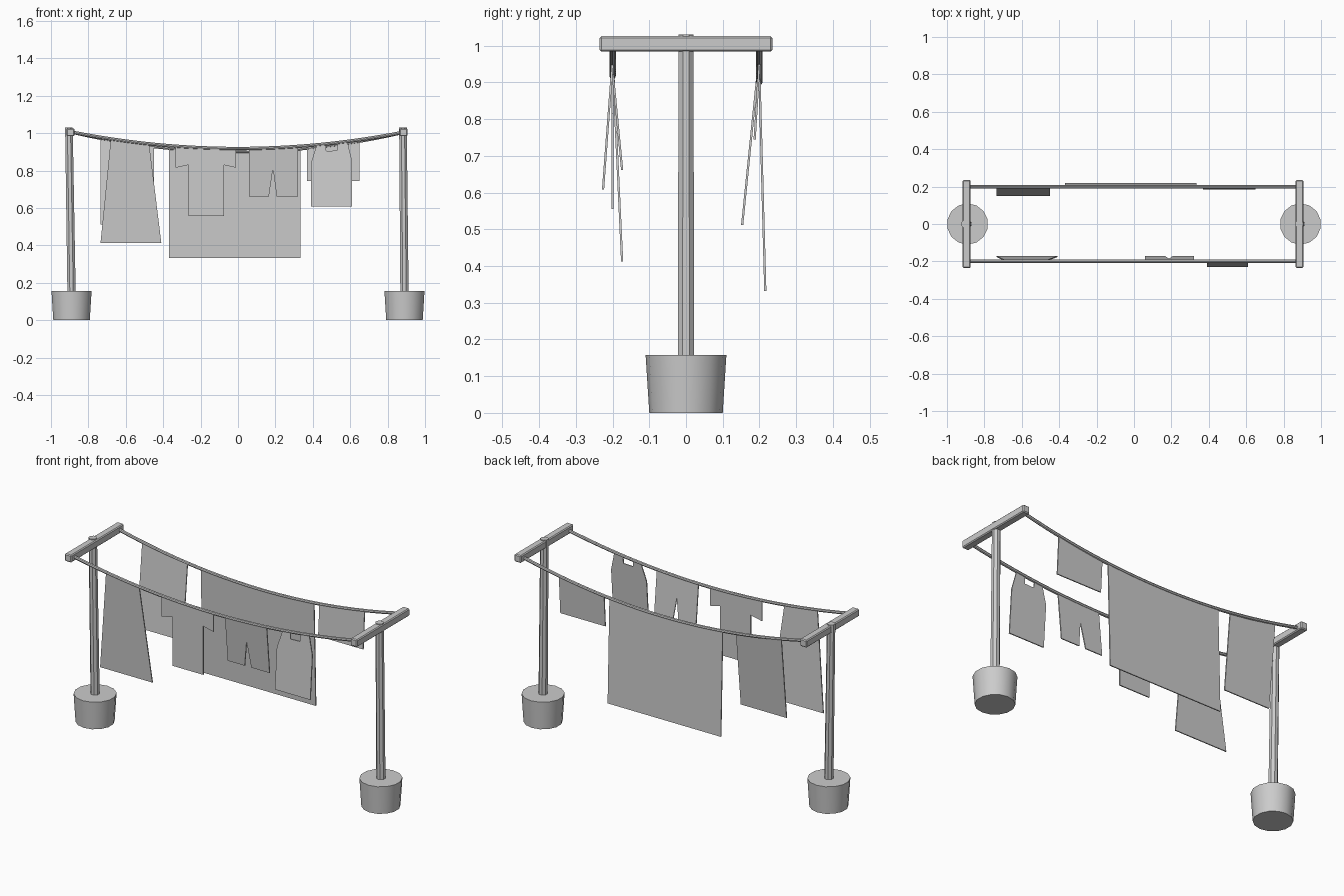
import bpy, bmesh, math
from mathutils import Vector

cube = bpy.data.objects.get("Cube")
if cube:
    bpy.data.objects.remove(cube, do_unlink=True)

grey = bpy.data.materials.new("light grey")
grey.use_nodes = True
COLOR = (0.6, 0.6, 0.6, 1)
grey.diffuse_color = COLOR
grey.node_tree.nodes["Principled BSDF"].inputs["Base Color"].default_value = COLOR

HALF = 0.885          # rope reach on either side
END_Z = 1.005         # rope height at the crossbars


def finish(bm, name, smooth=False):
    bmesh.ops.recalc_face_normals(bm, faces=bm.faces)
    mesh = bpy.data.meshes.new(name)
    bm.to_mesh(mesh)
    bm.free()
    mesh.materials.append(grey)
    obj = bpy.data.objects.new(name, mesh)
    bpy.context.collection.objects.link(obj)
    if smooth:
        bpy.ops.object.select_all(action='DESELECT')
        obj.select_set(True)
        bpy.context.view_layer.objects.active = obj
        bpy.ops.object.shade_smooth_by_angle(angle=math.radians(40))
    return obj


def loft(name, rings, sides, smooth):
    """Capped tube through rings of (centre x, z, radius)."""
    bm = bmesh.new()
    loops = []
    for cx, z, r in rings:
        angles = [math.tau * (i + 0.5) / sides for i in range(sides)]
        loops.append([bm.verts.new((cx + r * math.cos(a), r * math.sin(a), z)) for a in angles])
    for low, high in zip(loops, loops[1:]):
        for i in range(sides):
            j = (i + 1) % sides
            bm.faces.new((low[i], low[j], high[j], high[i]))
    bm.faces.new(loops[0])
    bm.faces.new(loops[-1])
    return finish(bm, name, smooth)


def rope_z(x, low):
    return low + (END_Z - low) * (x / HALF) ** 2


# Pots, posts and crossbars
for side, s, top_x, bar_x in (("right", -1, -0.904, -0.895), ("left", 1, 0.882, 0.885)):
    loft(side + "_pot", [(s * 0.89, 0, 0.1), (s * 0.89, 0.157, 0.11)], 14, True)
    loft(side + "_post", [(s * 0.89, 0.15, 0.024), (top_x, 1.03, 0.022)], 8, False)
    bm = bmesh.new()
    bmesh.ops.create_cube(bm, size=1)
    bmesh.ops.scale(bm, vec=(0.042, 0.47, 0.042), verts=bm.verts)
    bmesh.ops.translate(bm, vec=(bar_x, 0, 1.005), verts=bm.verts)
    bmesh.ops.bevel(bm, geom=bm.edges[:], offset=0.005, segments=1, affect='EDGES')
    finish(bm, side + "_crossbar")

# Sagging ropes
SAG = {"front": (-0.2, 0.918), "back": (0.2, 0.902)}
for name, (y, low) in SAG.items():
    bm = bmesh.new()
    loops = []
    for i in range(25):
        x = -HALF + 2 * HALF * i / 24
        slope = Vector((1, 0, 2 * (END_Z - low) * x / HALF ** 2)).normalized()
        up = Vector((-slope.z, 0, slope.x))
        centre = Vector((x, y, rope_z(x, low)))
        loops.append([bm.verts.new(centre + 0.009 * (math.cos(a) * up + math.sin(a) * Vector((0, 1, 0))))
                      for a in (math.tau * k / 8 for k in range(8))])
    for a, b in zip(loops, loops[1:]):
        for k in range(8):
            bm.faces.new((a[k], a[k - 1], b[k - 1], b[k]))
    bm.faces.new(loops[0])
    bm.faces.new(loops[-1])
    finish(bm, name + "_rope", True)


def cloth(name, rope, lower, top, swing, thick=0.006):
    """Thin panel: lower outline left to right, then a top edge along the rope."""
    y, low = SAG[rope]
    outline = list(lower)
    if top:
        x0, x1 = top
        for i in range(9):
            x = x1 + (x0 - x1) * i / 8
            outline.append((x, rope_z(x, low)))
    z_top = max(p[1] for p in outline)
    z_low = min(p[1] for p in outline)
    bm = bmesh.new()
    verts = [bm.verts.new((x, y - thick / 2 + swing * (z_top - z) / (z_top - z_low), z))
             for x, z in outline]
    face = bm.faces.new(verts)
    new = bmesh.ops.extrude_face_region(bm, geom=[face])["geom"]
    bmesh.ops.translate(bm, vec=(0, thick, 0),
                        verts=[v for v in new if isinstance(v, bmesh.types.BMVert)])
    bmesh.ops.triangulate(bm, faces=[f for f in bm.faces if len(f.verts) > 4])
    finish(bm, name)


# Front washing
cloth("skirt", "front", [(-0.735, 0.413), (-0.41, 0.413)], (-0.68, -0.475), 0.026)
cloth("shirt", "front",
      [(-0.335, 0.815), (-0.265, 0.83), (-0.265, 0.556), (-0.075, 0.556), (-0.075, 0.83), (-0.01, 0.815)],
      (-0.335, -0.01), 0)
cloth("shorts", "front",
      [(0.06, 0.662), (0.165, 0.662), (0.187, 0.81), (0.207, 0.662), (0.32, 0.662)],
      (0.06, 0.32), 0.026)
cloth("vest", "front",
      [(0.39, 0.608), (0.61, 0.608), (0.61, 0.85), (0.585, 0.955), (0.532, 0.945), (0.53, 0.907),
       (0.472, 0.905), (0.47, 0.935), (0.42, 0.935), (0.39, 0.84)], None, -0.026)

# Back washing
cloth("towel", "back", [(-0.735, 0.512), (-0.45, 0.512)], (-0.735, -0.45), -0.047)
cloth("sheet", "back", [(-0.37, 0.332), (0.335, 0.332)], (-0.37, 0.335), 0.016)
cloth("small_towel", "back", [(0.37, 0.745), (0.65, 0.745)], (0.37, 0.65), -0.013)
